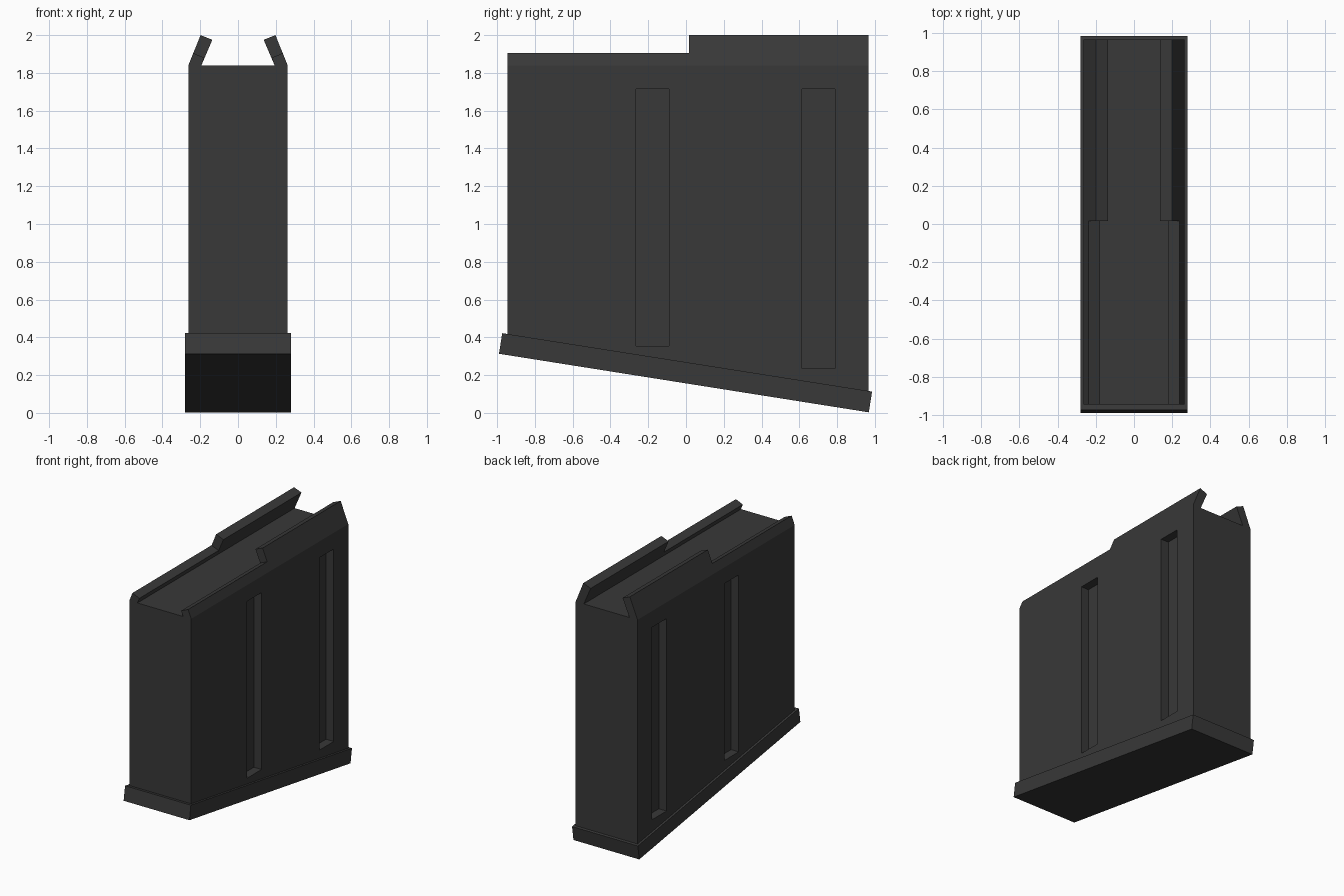
import bpy
import bmesh
from mathutils import Vector

cube = bpy.data.objects.get("Cube")
if cube:
    bpy.data.objects.remove(cube, do_unlink=True)

metal = bpy.data.materials.new("dark_grey_metal")
metal.use_nodes = True
grey = (0.04, 0.04, 0.04, 1)
metal.diffuse_color = grey
metal.node_tree.nodes["Principled BSDF"].inputs["Base Color"].default_value = grey


def prism(name, outline, offset):
    """Extrude a closed 3D outline along an offset vector."""
    bm = bmesh.new()
    face = bm.faces.new([bm.verts.new(p) for p in outline])
    new = bmesh.ops.extrude_face_region(bm, geom=[face])["geom"]
    verts = [v for v in new if isinstance(v, bmesh.types.BMVert)]
    bmesh.ops.translate(bm, verts=verts, vec=Vector(offset))
    bmesh.ops.recalc_face_normals(bm, faces=bm.faces)
    mesh = bpy.data.meshes.new(name)
    bm.to_mesh(mesh)
    bm.free()
    mesh.materials.append(metal)
    obj = bpy.data.objects.new(name, mesh)
    bpy.context.collection.objects.link(obj)
    return obj


def side_prism(name, side_outline, x0, x1):
    return prism(name, [(x0, y, z) for y, z in side_outline], (x1 - x0, 0, 0))


FRONT, BACK, STEP = -0.945, 0.965, 0.017
HALF, TOP = 0.263, 1.84

# Box body with a slanted underside, seated in the floor plate
body = side_prism("magazine_body",
                  [(FRONT, 0.36), (BACK, 0.06), (BACK, TOP), (FRONT, TOP)],
                  -HALF, HALF)

# Slanted floor plate
side_prism("floor_plate",
           [(-0.99, 0.313), (0.968, 0.003), (0.985, 0.113), (-0.973, 0.422)],
           -0.28, 0.28)

# Two recessed vertical grooves on each side
DEPTH = 0.065
for sign in (-1, 1):
    for y0, y1, z0 in ((-0.265, -0.09, 0.355), (0.613, 0.788, 0.235)):
        outline = [(y0, z0), (y1, z0), (y1, 1.715), (y0, 1.715)]
        cutter = side_prism("groove_cutter", outline,
                            sign * (HALF - DEPTH), sign * (HALF + 0.1))
        cutter.hide_render = True
        mod = body.modifiers.new("groove", "BOOLEAN")
        mod.operation = "DIFFERENCE"
        mod.solver = "EXACT"
        mod.object = cutter
        bpy.context.view_layer.objects.active = body
        bpy.ops.object.modifier_apply(modifier=mod.name)
        bpy.data.objects.remove(cutter, do_unlink=True)

# Inward-leaning feed lips: low at the front, tall at the back
low = [(HALF, TOP), (0.237, 1.905), (0.178, 1.88), (0.194, TOP)]
tall = [(HALF, TOP), (0.198, 2.0), (0.136, 1.975), (0.194, TOP)]
for side, sign in (("left", 1), ("right", -1)):
    for part, profile, y0, y1 in (("front", low, FRONT, STEP),
                                  ("rear", tall, STEP, BACK)):
        prism(f"{side}_{part}_feed_lip",
              [(sign * x, y0, z) for x, z in profile], (0, y1 - y0, 0))
